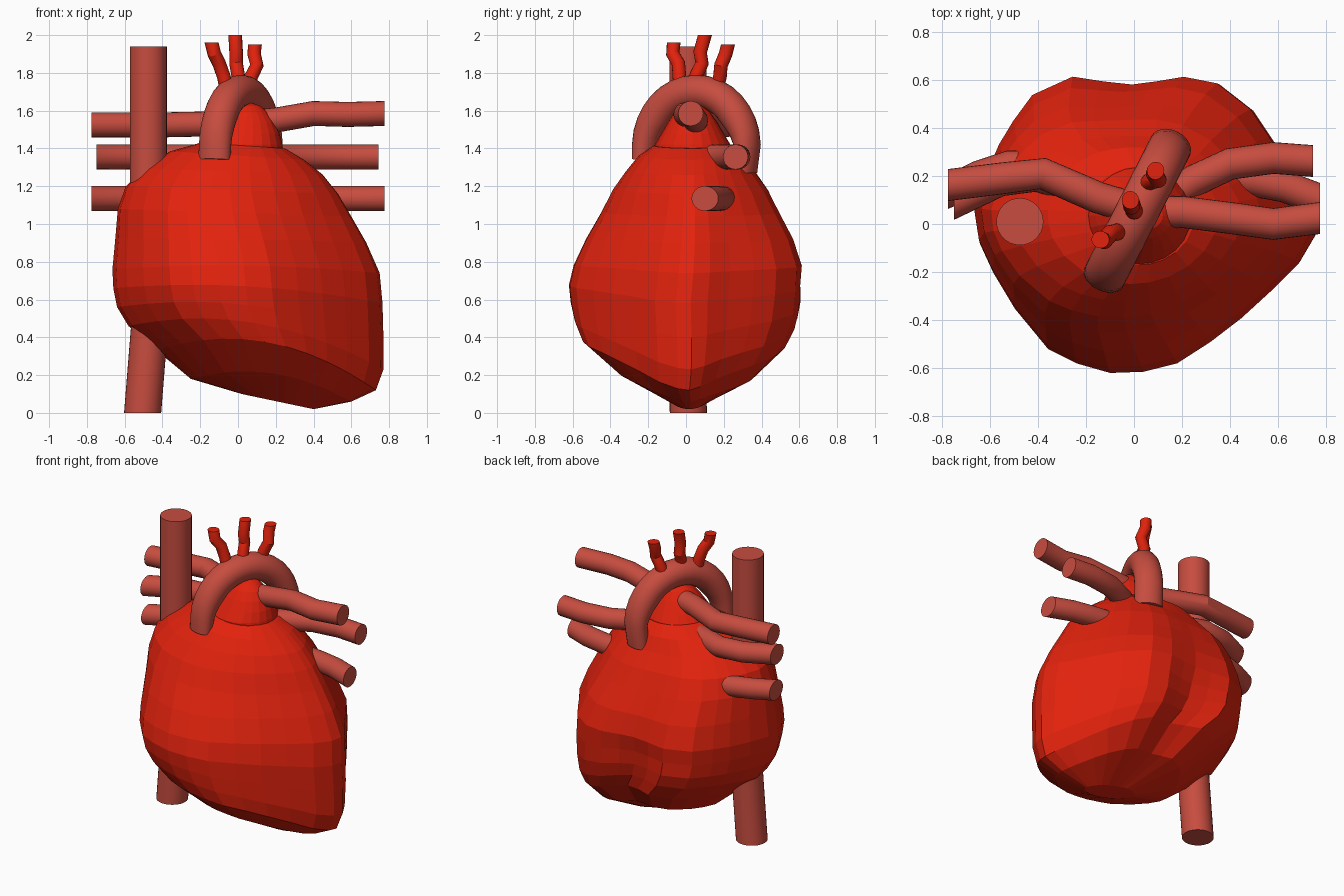
import bpy, bmesh, math
from mathutils import Vector


def material(name, col):
    m = bpy.data.materials.new(name)
    m.diffuse_color = (*col, 1)
    return m


RED = material("bright red", (0.76, 0.016, 0.004))
VESSEL = material("muted red", (0.57, 0.073, 0.05))


def loft(name, rings, mat, smooth=False):
    """Skin a list of equal-length point rings and cap both ends."""
    bm = bmesh.new()
    vs = [[bm.verts.new(p) for p in r] for r in rings]
    n = len(rings[0])
    for a, b in zip(vs, vs[1:]):
        for i in range(n):
            j = (i + 1) % n
            bm.faces.new((a[i], a[j], b[j], b[i]))
    bm.faces.new(vs[0][::-1])
    bm.faces.new(vs[-1])
    bmesh.ops.recalc_face_normals(bm, faces=bm.faces[:])
    me = bpy.data.meshes.new(name)
    bm.to_mesh(me)
    bm.free()
    ob = bpy.data.objects.new(name, me)
    bpy.context.collection.objects.link(ob)
    me.materials.append(mat)
    if smooth:
        bpy.context.view_layer.objects.active = ob
        ob.select_set(True)
        bpy.ops.object.shade_smooth_by_angle(angle=math.radians(25))
        ob.select_set(False)
    return ob


def tube(name, path, ra, rb, mat, ref, sides=24):
    """Sweep an ellipse along a path; ra lies along ref, rb (a function of progress) across it.
    The last end is cut square to its main axis."""
    pts = [Vector(p) for p in path]
    last = len(pts) - 1
    rings = []
    for i, p in enumerate(pts):
        t = (pts[min(i + 1, last)] - pts[max(i - 1, 0)]).normalized()
        u = Vector(ref)
        u = (u - t * u.dot(t)).normalized()
        w = t.cross(u) * rb(i / last)
        rings.append([p + u * ra * math.cos(k * math.tau / sides)
                      + w * math.sin(k * math.tau / sides) for k in range(sides)])
    axis = max(range(3), key=lambda k: abs(t[k]))
    for q in rings[-1]:
        q += t * ((pts[-1][axis] - q[axis]) / t[axis])
    return loft(name, rings, mat, True)


# Heart body: plan outline fitted between left, right, front and back limits
plan = [(0.77, 0.03), (0.735, 0.12), (0.66, 0.23), (0.58, 0.36), (0.5, 0.48), (0.36, 0.59),
        (0.22, 0.62), (0.1, 0.605), (0.0, 0.595), (-0.12, 0.605), (-0.25, 0.62), (-0.42, 0.54),
        (-0.5, 0.43), (-0.56, 0.33), (-0.62, 0.19), (-0.665, 0.05), (-0.645, -0.08),
        (-0.59, -0.2), (-0.5, -0.35), (-0.36, -0.52), (-0.24, -0.58), (-0.1, -0.62),
        (0.04, -0.615), (0.18, -0.58), (0.32, -0.49), (0.45, -0.39), (0.57, -0.28), (0.69, -0.16),
        (0.755, -0.05)]
# left x, left z, right x, right z, front y, back y, blend to ellipse, groove, lift, back right taper
levels = [(-0.20, 1.43, 0.25, 1.40, -0.17, 0.24, 1, 0, 0, 0),
          (-0.36, 1.385, 0.35, 1.34, -0.25, 0.32, .9, 0, 0, 0),
          (-0.50, 1.295, 0.45, 1.26, -0.32, 0.37, .7, 0, 0, 0),
          (-0.595, 1.20, 0.53, 1.16, -0.39, 0.44, .5, 0, 0, 0),
          (-0.637, 1.08, 0.60, 1.04, -0.45, 0.50, .3, 0, 0, 0),
          (-0.65, 0.92, 0.68, 0.90, -0.53, 0.57, .1, 0, .01, 0),
          (-0.665, 0.76, 0.75, 0.74, -0.595, 0.615, 0, .01, .03, 0),
          (-0.66, 0.66, 0.765, 0.58, -0.62, 0.61, 0, .03, .05, 0),
          (-0.64, 0.56, 0.77, 0.40, -0.61, 0.615, 0, .05, .09, .1),
          (-0.58, 0.46, 0.77, 0.23, -0.59, 0.60, 0, .06, .13, .25),
          (-0.43, 0.33, 0.73, 0.12, -0.55, 0.55, 0, .05, .15, .35),
          (-0.25, 0.18, 0.60, 0.06, -0.36, 0.38, .3, .03, .09, .2),
          (0.02, 0.10, 0.40, 0.02, -0.07, 0.10, .8, 0, 0, 0)]
rings = []
for xl, zl, xr, zr, yf, yb, e, g, lift, taper in levels:
    ring = []
    for px, py in plan:
        u, v = (px - 0.0525) / 0.7175, py / 0.62
        a = math.atan2(v, u)
        u += (math.cos(a) - u) * e
        v += (math.sin(a) - v) * e
        f = (u + 1) / 2
        if v > 0:
            v *= 1 - taper * max(0, u - 0.15)
        y = (yf + yb) / 2 + v * (yb - yf) / 2
        if v > 0:
            y -= g * math.exp(-((u + 0.08) / 0.26) ** 2)
        ring.append((xl + (xr - xl) * f, y, zl + (zr - zl) * f + lift * max(0, 1 - u * u)))
    rings.append(ring)
loft("heart_body", rings, RED)

# Dome on top of the heart
dome = [(1.34, .225, .215, .02), (1.42, .215, .20, .02), (1.48, .19, .165, .03), (1.54, .155, .13, .04),
        (1.59, .115, .095, .045), (1.625, .075, .06, .045), (1.64, .03, .025, .045)]
loft("top_dome", [[(cx + rx * math.cos(k * math.tau / 24), 0.035 + ry * math.sin(k * math.tau / 24), z)
                   for k in range(24)] for z, rx, ry, cx in dome], RED)


# Aortic arch: flattened tube in a slanted vertical plane, deepest at the crown
def depth(s):
    return 0.028 * min(1, 1.6 * math.sin(math.pi * s))


arch = [(-0.125, -0.22, 1.34)]
for i in range(17):
    a = math.pi * i / 16
    k = 1 - depth((i + 1) / 18) / 0.31
    c = -math.cos(a) * k
    arch.append((0.015 + 0.14 * c, 0.055 + 0.275 * c, 1.42 + 0.31 * math.sin(a) * k))
arch.append((0.145, 0.31, 1.27))
tube("aortic_arch", arch, 0.09, lambda s: 0.06 + depth(s), VESSEL, (0.89, -0.453, 0))

# Three small arteries on the arch
for i, path in enumerate([
        [(-0.06, -0.03, 1.70), (-0.075, -0.035, 1.78), (-0.10, -0.04, 1.85), (-0.125, -0.07, 1.90), (-0.14, -0.065, 1.96)],
        [(0.005, 0.05, 1.74), (0.0, 0.055, 1.79), (-0.01, 0.085, 1.85), (-0.01, 0.075, 1.91), (-0.015, 0.10, 2.0)],
        [(0.05, 0.16, 1.70), (0.07, 0.18, 1.78), (0.10, 0.185, 1.84), (0.085, 0.21, 1.90), (0.09, 0.222, 1.95)]]):
    tube(f"arch_artery_{i + 1}", path, 0.036, lambda s: 0.036, RED, (1, 0, 0), 16)

# Vena cava running past the heart, top to bottom
tube("vena_cava", [(-0.475, 0.01, 1.94), (-0.475, 0.01, 1.1), (-0.465, 0.01, 0.5), (-0.505, 0.012, 0)],
     0.098, lambda s: 0.098, VESSEL, (0, 1, 0), 32)

# Lung vessels, three on each side
vessels = {
    "left_upper": [(0.10, 0.05, 1.54), (0.20, 0.05, 1.55), (0.40, 0.025, 1.585), (0.58, 0.0, 1.58), (0.775, 0.025, 1.585)],
    "left_middle": [(0.12, 0.10, 1.355), (0.25, 0.18, 1.355), (0.40, 0.25, 1.355), (0.58, 0.275, 1.355), (0.745, 0.262, 1.355)],
    "left_lower": [(0.35, 0.2, 1.135), (0.50, 0.18, 1.135), (0.63, 0.155, 1.135), (0.775, 0.10, 1.135)],
    "right_upper": [(-0.05, 0.08, 1.53), (-0.15, 0.11, 1.53), (-0.38, 0.21, 1.525), (-0.55, 0.19, 1.525), (-0.775, 0.162, 1.525)],
    "right_middle": [(-0.08, 0.08, 1.355), (-0.22, 0.14, 1.355), (-0.40, 0.2, 1.355), (-0.56, 0.18, 1.355), (-0.75, 0.09, 1.355)],
    "right_lower": [(-0.36, 0.24, 1.135), (-0.52, 0.24, 1.135), (-0.64, 0.2, 1.135), (-0.775, 0.135, 1.135)],
}
for name, path in vessels.items():
    tube(name + "_lung_vessel", path, 0.066, lambda s: 0.066, VESSEL, (0, 0, 1))
